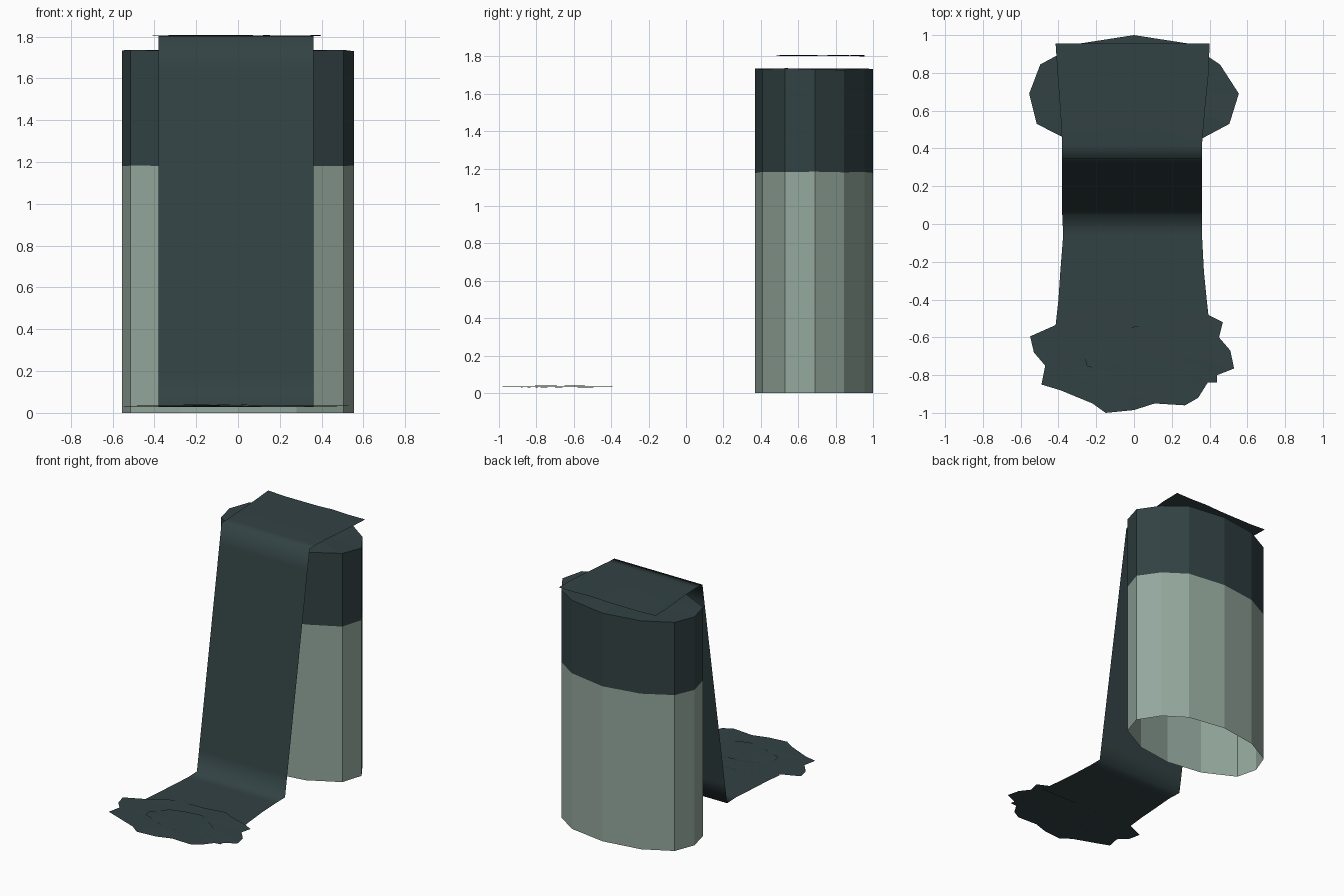
import bpy, bmesh, math, random

if "Cube" in bpy.data.objects:
    bpy.data.objects.remove(bpy.data.objects["Cube"])
random.seed(3)


def material(name, rgb):
    m = bpy.data.materials.new(name)
    m.diffuse_color = (*rgb, 1)
    m.use_nodes = True
    m.node_tree.nodes["Principled BSDF"].inputs["Base Color"].default_value = m.diffuse_color
    return m


dark = material("dark teal", (0.032, 0.054, 0.057))
pale = material("pale grey green", (0.296, 0.392, 0.337))


def make(name, verts, faces, mats, smooth=False):
    me = bpy.data.meshes.new(name)
    me.from_pydata(verts, [], faces)
    for m in mats:
        me.materials.append(m)
    for p in me.polygons:
        p.use_smooth = smooth
    ob = bpy.data.objects.new(name, me)
    bpy.context.collection.objects.link(ob)
    return ob


# Rock column: 12-sided oval, pale below, dark above, open underneath
outline = [(0.555, 0.69), (0.455, 0.845), (0.29, 0.955), (0, 1.0),
           (-0.29, 0.955), (-0.496, 0.845), (-0.555, 0.69), (-0.515, 0.53),
           (-0.28, 0.41), (0, 0.37), (0.28, 0.41), (0.505, 0.53)]
n = len(outline)
verts = []
for z, wobble in ((0, 0), (1.18, 0.005), (1.732, 0.005)):
    verts += [(x, y, z + random.uniform(-wobble, wobble)) for x, y in outline]
faces = [(r * n + i, r * n + (i + 1) % n, (r + 1) * n + (i + 1) % n, (r + 1) * n + i)
         for r in range(2) for i in range(n)]
verts.append((0, 0.685, 1.735))
faces += [(2 * n + i, 2 * n + (i + 1) % n, 3 * n) for i in range(n)]
column = make("rock_column", verts, faces, [pale, dark])
for p in column.data.polygons:
    p.material_index = 1 if p.center.z > 1.18 else 0

# Water sheet: flat top, steep fall, flat run-out; rows are y, z, left, right
rows = [(0.955, 1.803, -0.415, 0.40), (0.80, 1.804, -0.405, 0.395),
        (0.60, 1.804, -0.39, 0.375), (0.42, 1.804, -0.38, 0.36),
        (0.345, 1.80, -0.38, 0.36), (0.32, 1.65, -0.38, 0.36),
        (0.075, 0.18, -0.38, 0.36), (0.05, 0.028, -0.38, 0.36),
        (-0.06, 0.028, -0.375, 0.36), (-0.25, 0.028, -0.39, 0.37),
        (-0.40, 0.028, -0.40, 0.385), (-0.535, 0.028, -0.415, 0.40)]
cols = 6
verts = [(l + (r - l) * i / cols, y, z + (random.uniform(-0.004, 0.004) if k < 3 else 0))
         for k, (y, z, l, r) in enumerate(rows) for i in range(cols + 1)]
w = cols + 1
faces = [(k * w + i, (k + 1) * w + i, (k + 1) * w + i + 1, k * w + i + 1)
         for k in range(len(rows) - 1) for i in range(cols)]
make("water_sheet", verts, faces, [dark], True)


# Splash pool: ragged patch with slightly rippled layers on top
def patch(name, rim, centre, z, ripple):
    m = len(rim)
    cx, cy = centre
    vs = [(x, y, z + random.uniform(-ripple, ripple)) for x, y in rim]
    vs += [(cx + (x - cx) * 0.55, cy + (y - cy) * 0.55,
            z + random.uniform(-ripple, ripple)) for x, y in rim]
    vs.append((cx, cy, z))
    fs = [(i, (i + 1) % m, m + (i + 1) % m, m + i) for i in range(m)]
    fs += [(m + i, m + (i + 1) % m, 2 * m) for i in range(m)]
    return make(name, vs, fs, [dark], True)


rim = [(0.39, -0.48), (0.24, -0.43), (0.17, -0.39), (0, -0.42), (-0.2, -0.42),
       (-0.3, -0.46), (-0.415, -0.535), (-0.55, -0.595), (-0.53, -0.68),
       (-0.47, -0.75), (-0.49, -0.85), (-0.39, -0.88), (-0.22, -0.95),
       (-0.15, -1.0), (0, -0.985), (0.11, -0.95), (0.27, -0.96), (0.34, -0.92),
       (0.39, -0.84), (0.44, -0.84), (0.44, -0.80), (0.53, -0.765),
       (0.51, -0.67), (0.45, -0.60), (0.47, -0.52)]
patch("splash_pool", rim, (0, -0.68), 0.033, 0.003)
ripple_rim = [(0.27 * math.cos(a) * s, -0.69 + 0.14 * math.sin(a) * s)
              for a, s in ((math.tau * i / 14, random.uniform(0.85, 1.15))
                           for i in range(14))]
patch("splash_ripple", ripple_rim, (0, -0.69), 0.038, 0.002)
